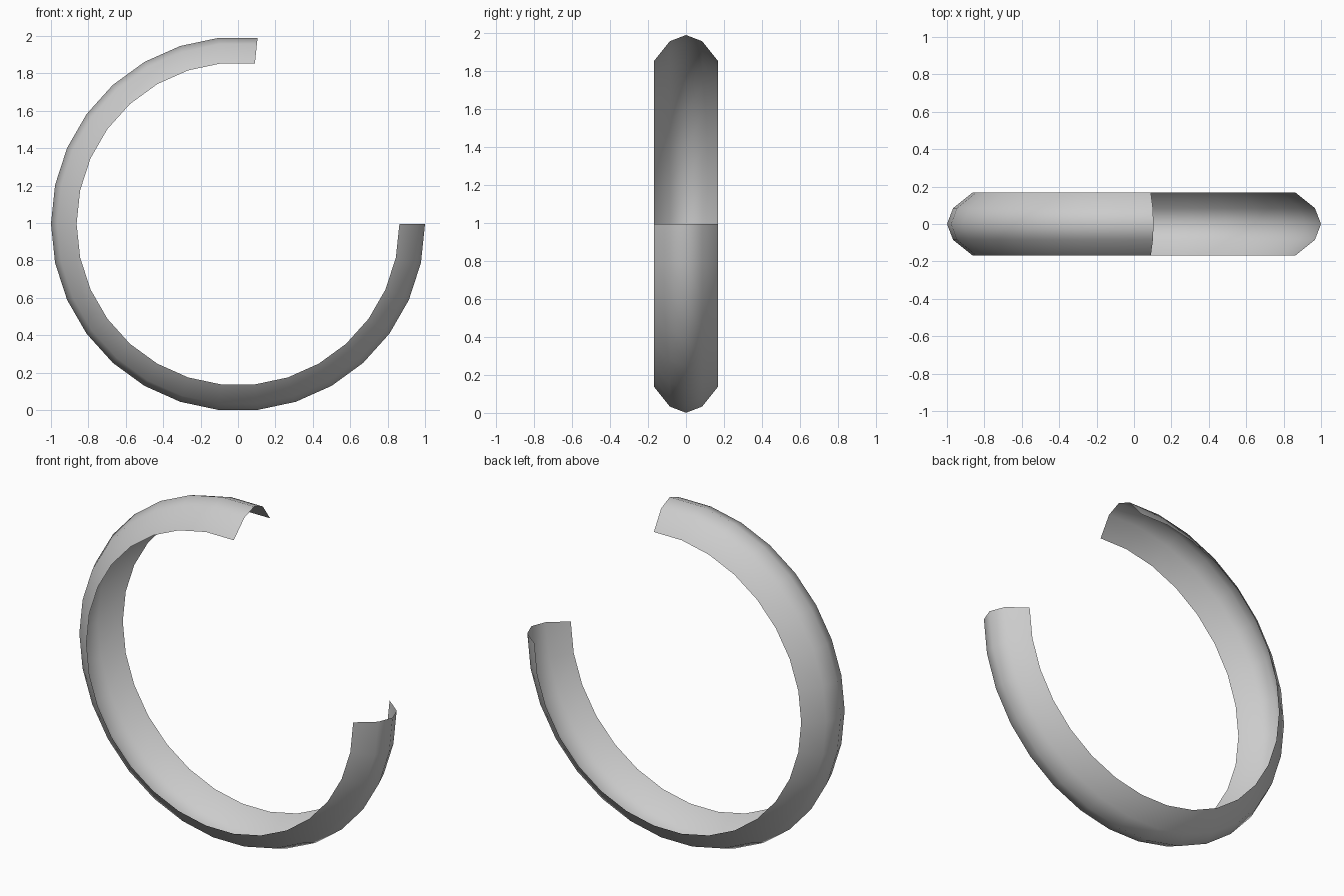
import bpy
import bmesh
from math import radians
from mathutils import Matrix, Vector

cube = bpy.data.objects.get("Cube")
if cube:
    bpy.data.objects.remove(cube)

STEP = 12            # degrees between cross-sections
SEGMENTS = 23        # open gap remains at the upper right
CENTRE_Z = 0.995

# Plain grey material
grey = bpy.data.materials.new("light grey")
grey.use_nodes = True
colour = (0.6, 0.6, 0.6, 1)
grey.diffuse_color = colour
grey.node_tree.nodes["Principled BSDF"].inputs["Base Color"].default_value = colour

# Open bulging cross-section, as (radius, y)
profile = [(0.863, -0.168), (0.967, -0.085), (1.0, 0.0), (0.967, 0.085), (0.863, 0.168)]

# Sweep the cross-section down, round the left and up to the top
bm = bmesh.new()
rings = []
for i in range(SEGMENTS + 1):
    turn = Matrix.Rotation(radians(STEP * i), 3, "Y")
    rings.append([bm.verts.new(turn @ Vector((r, y, 0))) for r, y in profile])
for a, b in zip(rings, rings[1:]):
    for j in range(len(profile) - 1):
        face = bm.faces.new((a[j], b[j], b[j + 1], a[j + 1]))
        face.smooth = True
bm.normal_update()
# Make the shell face outwards
for face in bm.faces:
    middle = face.calc_center_median()
    if face.normal.dot(Vector((middle.x, 0, middle.z))) < 0:
        face.normal_flip()

mesh = bpy.data.meshes.new("open_ring_shell")
bm.to_mesh(mesh)
bm.free()
mesh.materials.append(grey)
ring = bpy.data.objects.new("open_ring_shell", mesh)
ring.location.z = CENTRE_Z
bpy.context.collection.objects.link(ring)
